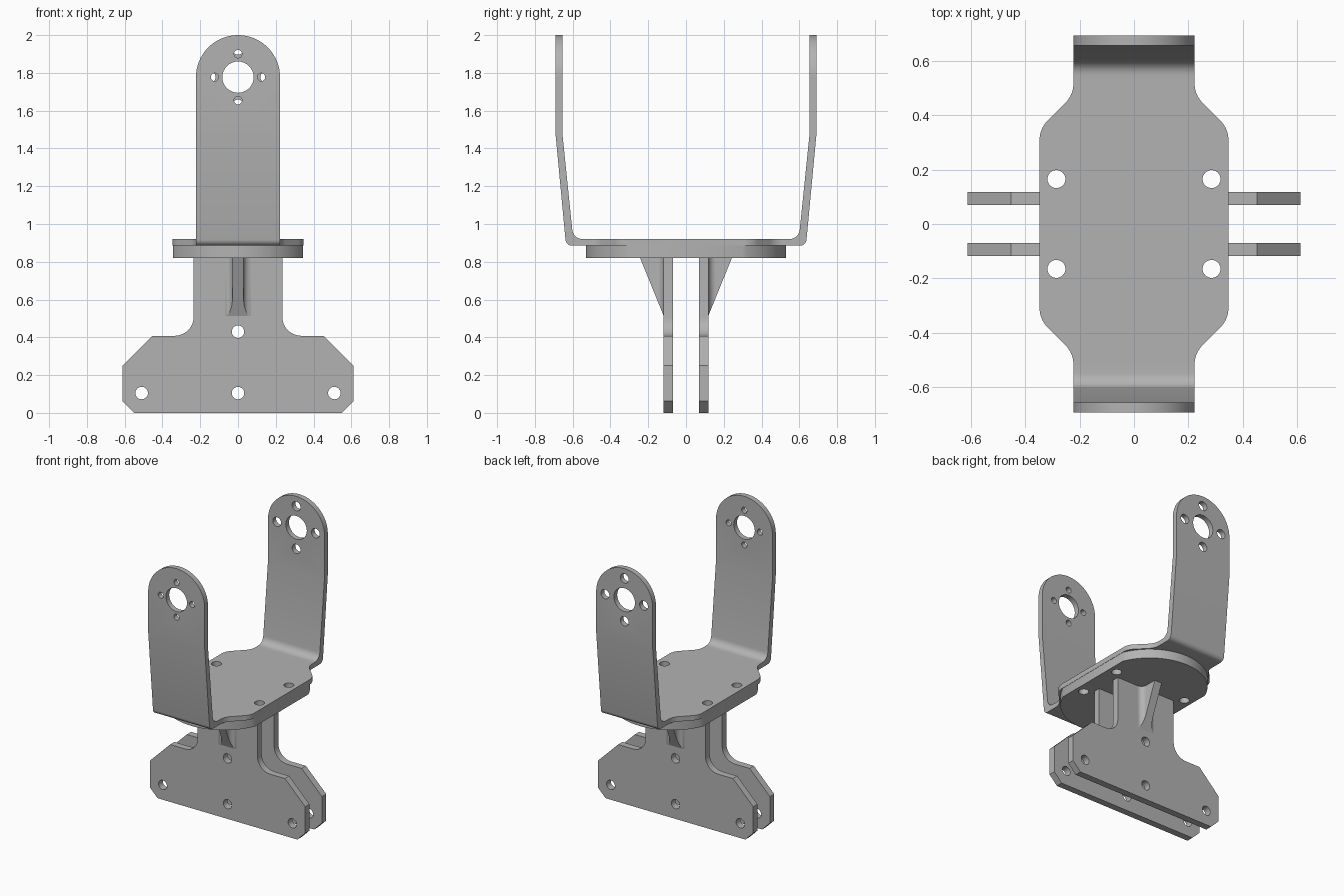
import bpy, bmesh, math
from mathutils import Vector

if "Cube" in bpy.data.objects:
    bpy.data.objects.remove(bpy.data.objects["Cube"], do_unlink=True)

grey = bpy.data.materials.new("matte grey")
grey.use_nodes = True
grey.diffuse_color = (0.45, 0.45, 0.45, 1)
grey.node_tree.nodes["Principled BSDF"].inputs["Base Color"].default_value = (0.45, 0.45, 0.45, 1)


def rounded(points, steps=8):
    """Closed outline from (u, v, fillet radius) corners."""
    out = []
    for i, (u, v, r) in enumerate(points):
        p = Vector((u, v))
        if not r:
            out.append(p)
            continue
        a = (Vector(points[i - 1][:2]) - p).normalized()
        b = (Vector(points[(i + 1) % len(points)][:2]) - p).normalized()
        half = a.angle(b) / 2
        centre = p + (a + b).normalized() * r / math.sin(half)
        start = p + a * r / math.tan(half) - centre
        end = p + b * r / math.tan(half) - centre
        turn = math.atan2(start.x * end.y - start.y * end.x, start.dot(end))
        for k in range(steps + 1):
            t = turn * k / steps
            c, s = math.cos(t), math.sin(t)
            out.append(centre + Vector((start.x * c - start.y * s, start.x * s + start.y * c)))
    return out


def arc(cu, cv, r, start, end, steps):
    angles = [math.radians(start + (end - start) * k / steps) for k in range(steps + 1)]
    return [Vector((cu + r * math.cos(t), cv + r * math.sin(t))) for t in angles]


def mirrored(half):
    """Complete a right-hand half outline about the vertical axis."""
    return half + [(-p[0], *p[1:]) for p in reversed(half)]


def prism(name, outline, axis, lo, hi):
    place = {"x": lambda u, v, t: (t, u, v),
             "y": lambda u, v, t: (u, t, v),
             "z": lambda u, v, t: (u, v, t)}[axis]
    bm = bmesh.new()
    rings = [[bm.verts.new(place(p[0], p[1], t)) for p in outline] for t in (lo, hi)]
    n = len(outline)
    for ring in rings:
        bm.faces.new(ring)
    for i in range(n):
        j = (i + 1) % n
        bm.faces.new((rings[0][i], rings[0][j], rings[1][j], rings[1][i]))
    bmesh.ops.recalc_face_normals(bm, faces=bm.faces)
    mesh = bpy.data.meshes.new(name)
    bm.to_mesh(mesh)
    bm.free()
    mesh.materials.append(grey)
    obj = bpy.data.objects.new(name, mesh)
    bpy.context.collection.objects.link(obj)
    return obj


def activate(obj):
    bpy.ops.object.select_all(action="DESELECT")
    obj.select_set(True)
    bpy.context.view_layer.objects.active = obj


def combine(obj, cutter, operation="DIFFERENCE"):
    cutter.hide_render = True
    activate(obj)
    mod = obj.modifiers.new("cut", "BOOLEAN")
    mod.operation, mod.object, mod.solver = operation, cutter, "EXACT"
    bpy.ops.object.modifier_apply(modifier=mod.name)
    bpy.data.objects.remove(cutter, do_unlink=True)


def drill(obj, u, v, r, axis, lo, hi):
    outline = arc(u, v, r, 0, 360, 32)[:-1]
    combine(obj, prism("drill", outline, axis, lo, hi))


def finish(obj):
    activate(obj)
    bpy.ops.object.shade_smooth_by_angle(angle=math.radians(25))


# Bent strap: side profile trimmed by its plan and by the round arm tops
W = 0.2225
outer = [(0.635, 0.885, 0.035), (0.692, 1.49, 0), (0.692, 2.0, 0)]
inner = [(0.655, 2.0, 0), (0.655, 1.485, 0), (0.597, 0.92, 0.055)]
bracket = prism("bracket", rounded(mirrored(outer + inner)), "x", -0.5, 0.5)
plan = rounded([(x * sx, y * sy, r) for sx, sy, order in
                ((1, 1, 1), (-1, 1, -1), (-1, -1, 1), (1, -1, -1))
                for x, y, r in [(0.347, 0.35, 0.1), (W, 0.475, 0.1), (W, 0.8, 0)][::order]])
combine(bracket, prism("plan_trim", plan, "z", 0.5, 2.5), "INTERSECT")
tops = [(0.4, 0.5), (0.4, 2 - W)] + arc(0, 2 - W, W, 0, 180, 48) + [(-0.4, 2 - W), (-0.4, 0.5)]
combine(bracket, prism("top_trim", tops, "y", -1, 1), "INTERSECT")

# Bearing bore and bolt circle on each arm; the back bolts are larger
for lo, hi, ring, r in ((-0.9, -0.4, 0.123, 0.021), (0.4, 0.9, 0.152, 0.033)):
    drill(bracket, 0, 2 - W, 0.083, "y", lo, hi)
    for du, dv in ((1, 0), (-1, 0), (0, 1), (0, -1)):
        drill(bracket, ring * du, 2 - W + ring * dv, r, "y", lo, hi)

# Round-ended mounting plate under the strap
end = [p for p in arc(0, 0.156, 0.374, 22.6, 157.4, 40)]
base = prism("base_plate", end + [-p for p in end], "z", 0.82, 0.885)
for part in (bracket, base):
    for x in (-0.285, 0.285):
        for y in (-0.165, 0.165):
            drill(part, x, y, 0.033, "z", 0.7, 1.0)
    finish(part)

# Pair of upright legs, each with a tapering filleted rib on its outer face
leg_half = [(0.55, 0, 0), (0.612, 0.062, 0), (0.612, 0.25, 0), (0.452, 0.408, 0),
            (0.235, 0.408, 0.1), (0.235, 0.82, 0)]
rib_half = [(0.07, 0.1, 0), (0.07, 0.118, 0), (0.029, 0.118, 0.04), (0.029, 0.26, 0)]
for side, label in ((-1, "front"), (1, "back")):
    leg = prism(label + "_leg", rounded(mirrored(leg_half)), "y", side * 0.07, side * 0.118)
    for x, z in ((-0.51, 0.105), (0, 0.105), (0.51, 0.105), (0, 0.43)):
        drill(leg, x, z, 0.033, "y", -0.3, 0.3)
    finish(leg)

    section = [(p[0], side * p[1]) for p in rounded(mirrored(rib_half))]
    rib = prism(label + "_rib", section, "z", 0.4, 0.82)
    taper = [(side * y, z) for y, z in ((0.08, 0.42), (0.08, 0.82), (0.243, 0.82))]
    combine(rib, prism("taper", taper, "x", -0.2, 0.2), "INTERSECT")
    finish(rib)
